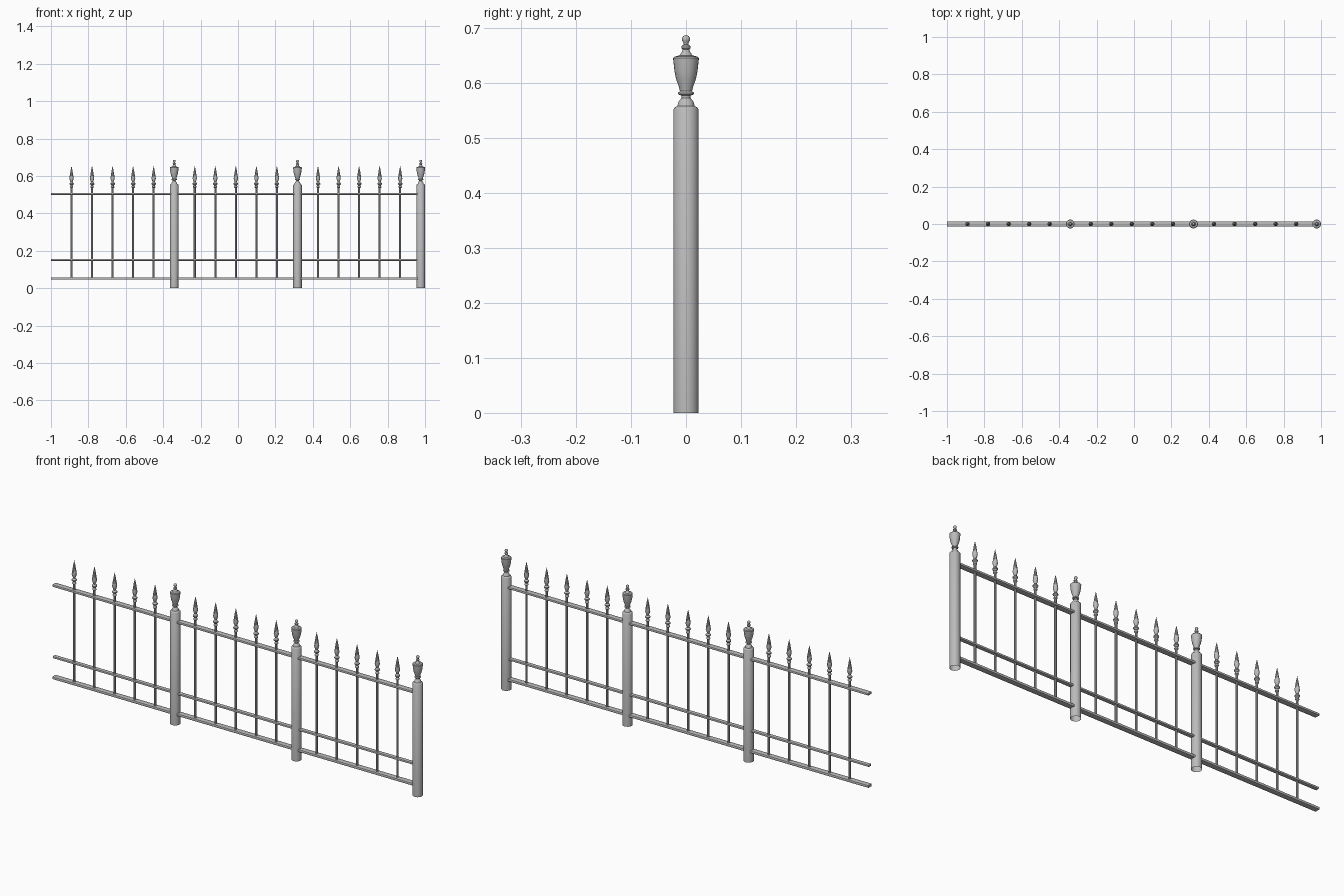
import bpy, bmesh, math

cube = bpy.data.objects.get("Cube")
if cube:
    bpy.data.objects.remove(cube, do_unlink=True)

iron = bpy.data.materials.new("grey_iron")
iron.use_nodes = True
iron.diffuse_color = (0.5, 0.5, 0.5, 1)
iron.node_tree.nodes["Principled BSDF"].inputs["Base Color"].default_value = (0.5, 0.5, 0.5, 1)

POST_R = 0.023
BAY = (2 - POST_R) / 3
GAPS = 6


def lathe(name, profile, sides, x, angle=35):
    """Turn a (radius, height) profile around z, open at the bottom."""
    bm = bmesh.new()
    verts = [bm.verts.new((r, 0, z)) for r, z in profile]
    edges = [bm.edges.new(pair) for pair in zip(verts, verts[1:])]
    bmesh.ops.spin(bm, geom=verts + edges, cent=(0, 0, 0), axis=(0, 0, 1),
                   angle=math.tau, steps=sides, use_duplicate=False)
    bmesh.ops.remove_doubles(bm, verts=bm.verts, dist=0.0002)
    bmesh.ops.recalc_face_normals(bm, faces=bm.faces)
    return finish(name, bm, (x, 0, 0), angle)


def finish(name, bm, location, angle):
    mesh = bpy.data.meshes.new(name)
    bm.to_mesh(mesh)
    bm.free()
    mesh.materials.append(iron)
    obj = bpy.data.objects.new(name, mesh)
    obj.location = location
    bpy.context.collection.objects.link(obj)
    bpy.ops.object.select_all(action='DESELECT')
    obj.select_set(True)
    bpy.context.view_layer.objects.active = obj
    bpy.ops.object.shade_smooth_by_angle(angle=math.radians(angle))
    return obj


def rail(name, z, width, height):
    """Flat bar with softened long edges."""
    bm = bmesh.new()
    bmesh.ops.create_cube(bm, size=1)
    bmesh.ops.scale(bm, vec=(2 - POST_R, width, height), verts=bm.verts)
    long_edges = [e for e in bm.edges
                  if abs(e.verts[0].co.x - e.verts[1].co.x) > 1]
    bmesh.ops.bevel(bm, geom=long_edges, offset=height * 0.3, segments=2,
                    profile=0.5, affect='EDGES')
    return finish(name, bm, (-POST_R / 2, 0, z), 40)


# Round post with an urn and ball on top
urn = [(0.021, 0.555), (0.016, 0.558), (0.0135, 0.566), (0.008, 0.573),
       (0.008, 0.577), (0.014, 0.579), (0.0145, 0.582), (0.011, 0.585),
       (0.013, 0.593), (0.018, 0.607), (0.021, 0.622), (0.023, 0.64),
       (0.0235, 0.645), (0.021, 0.648), (0.012, 0.65), (0.007, 0.657),
       (0.006, 0.661), (0.0085, 0.664), (0.0085, 0.667), (0.004, 0.67)]
ball = [(0.0075 * math.sin(a), 0.6795 - 0.0075 * math.cos(a))
        for a in (math.pi * k / 8 for k in range(2, 9))]
post_profile = [(POST_R, 0), (POST_R, 0.552)] + urn + ball

# Thin picket with collars and a spear head
picket_profile = [(0, 0.048), (0.0055, 0.048), (0.0055, 0.536), (0.009, 0.54),
                  (0.009, 0.544), (0.0055, 0.55), (0.012, 0.556),
                  (0.012, 0.561), (0.0055, 0.568), (0.008, 0.575),
                  (0.0115, 0.586), (0.009, 0.605), (0.005, 0.63), (0, 0.655)]

for bay in range(3):
    post_x = -1 + BAY * (bay + 1)
    lathe(f"post_{bay + 1}", post_profile, 24, post_x)
    for i in range(1, GAPS):
        lathe(f"picket_{bay + 1}_{i}", picket_profile, 10,
              post_x - BAY + BAY * i / GAPS)

# Horizontal rails
rail("bottom_rail", 0.052, 0.028, 0.013)
rail("middle_rail", 0.152, 0.02, 0.01)
rail("top_rail", 0.505, 0.028, 0.011)
